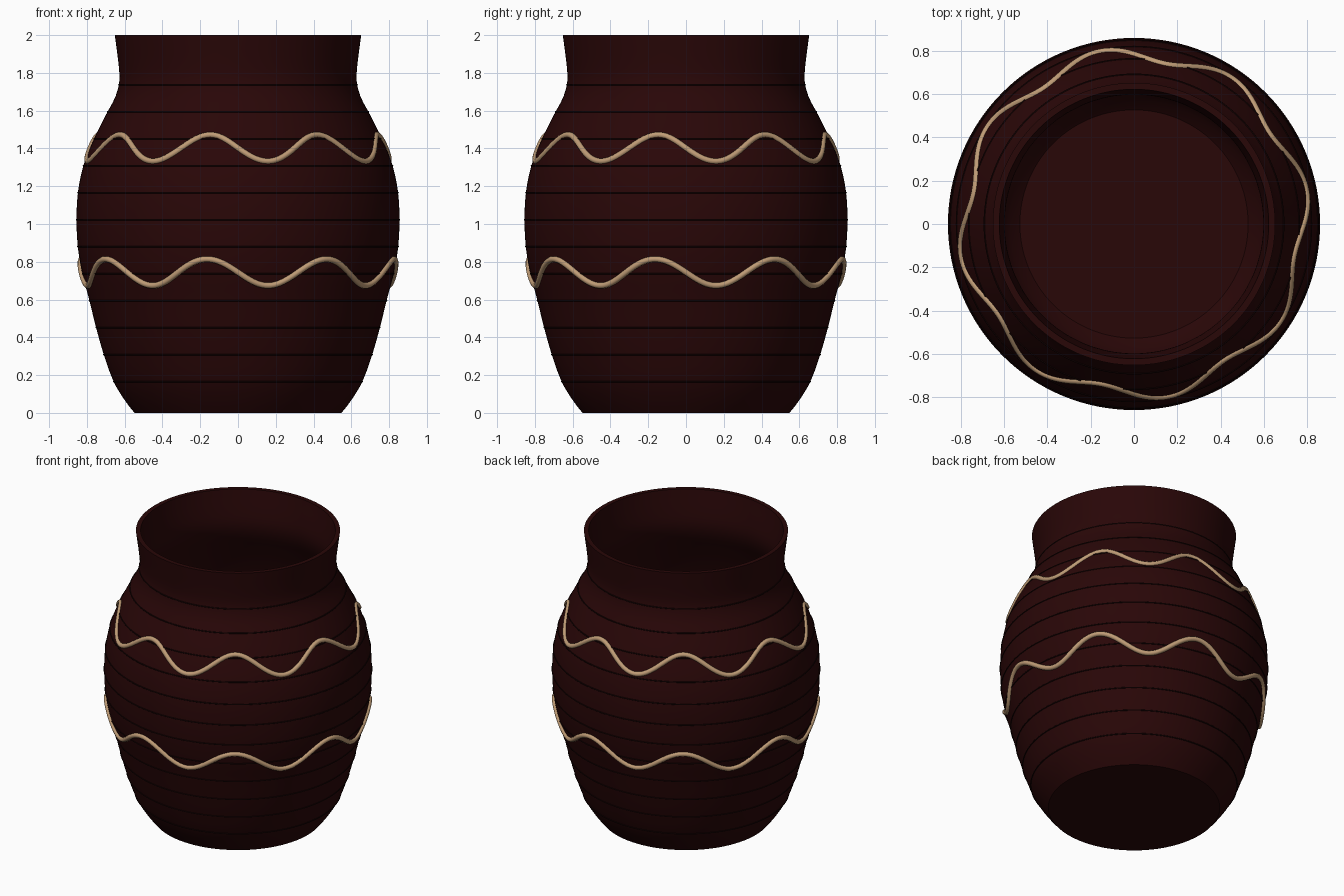
import bpy, bmesh, math
from mathutils import Vector

cube = bpy.data.objects.get("Cube")
if cube:
    bpy.data.objects.remove(cube, do_unlink=True)


def material(name, rgb, rough=0.7):
    m = bpy.data.materials.new(name)
    m.use_nodes = True
    m.diffuse_color = (*rgb, 1)
    bsdf = m.node_tree.nodes["Principled BSDF"]
    bsdf.inputs["Base Color"].default_value = (*rgb, 1)
    bsdf.inputs["Roughness"].default_value = rough
    return m


clay = material("dark red clay", (0.022, 0.002, 0.0022))
groove = material("near black red", (0.008, 0.001, 0.001))
rope = material("tan cord", (0.52, 0.33, 0.18))

# Outer profile as (height, radius)
PROFILE = [(0, .548), (.06, .595), (.16, .656), (.31, .711), (.45, .751), (.6, .788),
           (.74, .825), (.88, .848), (1.03, .855), (1.17, .847), (1.31, .818),
           (1.45, .763), (1.59, .693), (1.66, .655), (1.73, .632), (1.8, .628), (2, .652)]


def radius(z):
    """Smooth interpolation of the profile radius at height z."""
    n = len(PROFILE)
    i = max(k for k in range(n - 1) if PROFILE[k][0] <= z or k == 0)

    def slope(k):
        (z0, r0), (z1, r1) = PROFILE[max(k - 1, 0)], PROFILE[min(k + 1, n - 1)]
        return (r1 - r0) / (z1 - z0)
    (z0, r0), (z1, r1) = PROFILE[i], PROFILE[i + 1]
    h = z1 - z0
    t = (z - z0) / h
    return ((2*t**3 - 3*t**2 + 1) * r0 + (t**3 - 2*t**2 + t) * h * slope(i)
            + (3*t**2 - 2*t**3) * r1 + (t**3 - t**2) * h * slope(i + 1))


def finish(name, bm, mat, angle):
    bmesh.ops.recalc_face_normals(bm, faces=bm.faces)
    mesh = bpy.data.meshes.new(name)
    bm.to_mesh(mesh)
    bm.free()
    mesh.materials.append(mat)
    ob = bpy.data.objects.new(name, mesh)
    bpy.context.collection.objects.link(ob)
    bpy.ops.object.select_all(action='DESELECT')
    ob.select_set(True)
    bpy.context.view_layer.objects.active = ob
    bpy.ops.object.shade_smooth_by_angle(angle=math.radians(angle))


def lathe(name, points, mat, angle, closed=False):
    bm = bmesh.new()
    vs = [bm.verts.new((r, 0, z)) for r, z in points]
    pairs = list(zip(vs, vs[1:])) + ([(vs[-1], vs[0])] if closed else [])
    edges = [bm.edges.new(p) for p in pairs]
    bmesh.ops.spin(bm, geom=vs + edges, axis=(0, 0, 1), cent=(0, 0, 0),
                   angle=math.tau, steps=128, use_duplicate=False)
    bmesh.ops.remove_doubles(bm, verts=bm.verts, dist=1e-5)
    finish(name, bm, mat, angle)


# Hollow pot: outer wall, rim, inner wall, flat floor
WALL = 0.03
heights = [i / 28 for i in range(57)]
outer = [(radius(z), z) for z in heights]
inner = [(radius(z) - WALL, z) for z in reversed(heights) if z > 2 * WALL]
lathe("pot_body", [(0, 0)] + outer + inner + [(.527, WALL), (0, WALL)], clay, 25)

# Thin dark throwing lines around the wall
for i in range(12):
    z = 0.166 + i / 7
    r = radius(z)
    ring = [(r + .004 * math.cos(a), z + .004 * math.sin(a))
            for a in (math.tau * k / 8 for k in range(8))]
    lathe(f"throwing_line_{i + 1}", ring, groove, 60, closed=True)


# Wavy cords wrapped around the belly
def wavy_cord(name, height, offset, amplitude=0.07, waves=8, thick=0.016, steps=320, sides=10):
    def point(a):
        z = height - amplitude * math.sin(waves * a)
        r = radius(z) + offset
        return Vector((r * math.cos(a), r * math.sin(a), z))
    bm = bmesh.new()
    loops = []
    for k in range(steps):
        a = math.tau * k / steps
        along = (point(a + .001) - point(a - .001)).normalized()
        out = Vector((math.cos(a), math.sin(a), 0))
        out = (out - along * out.dot(along)).normalized()
        side = along.cross(out)
        loops.append([bm.verts.new(point(a) + thick * (out * math.cos(b) + side * math.sin(b)))
                      for b in (math.tau * s / sides for s in range(sides))])
    for k in range(steps):
        p, q = loops[k], loops[(k + 1) % steps]
        for s in range(sides):
            t = (s + 1) % sides
            bm.faces.new((p[s], p[t], q[t], q[s]))
    finish(name, bm, rope, 60)


wavy_cord("upper_cord", 1.402, -.003)
wavy_cord("lower_cord", 0.744, .002)
